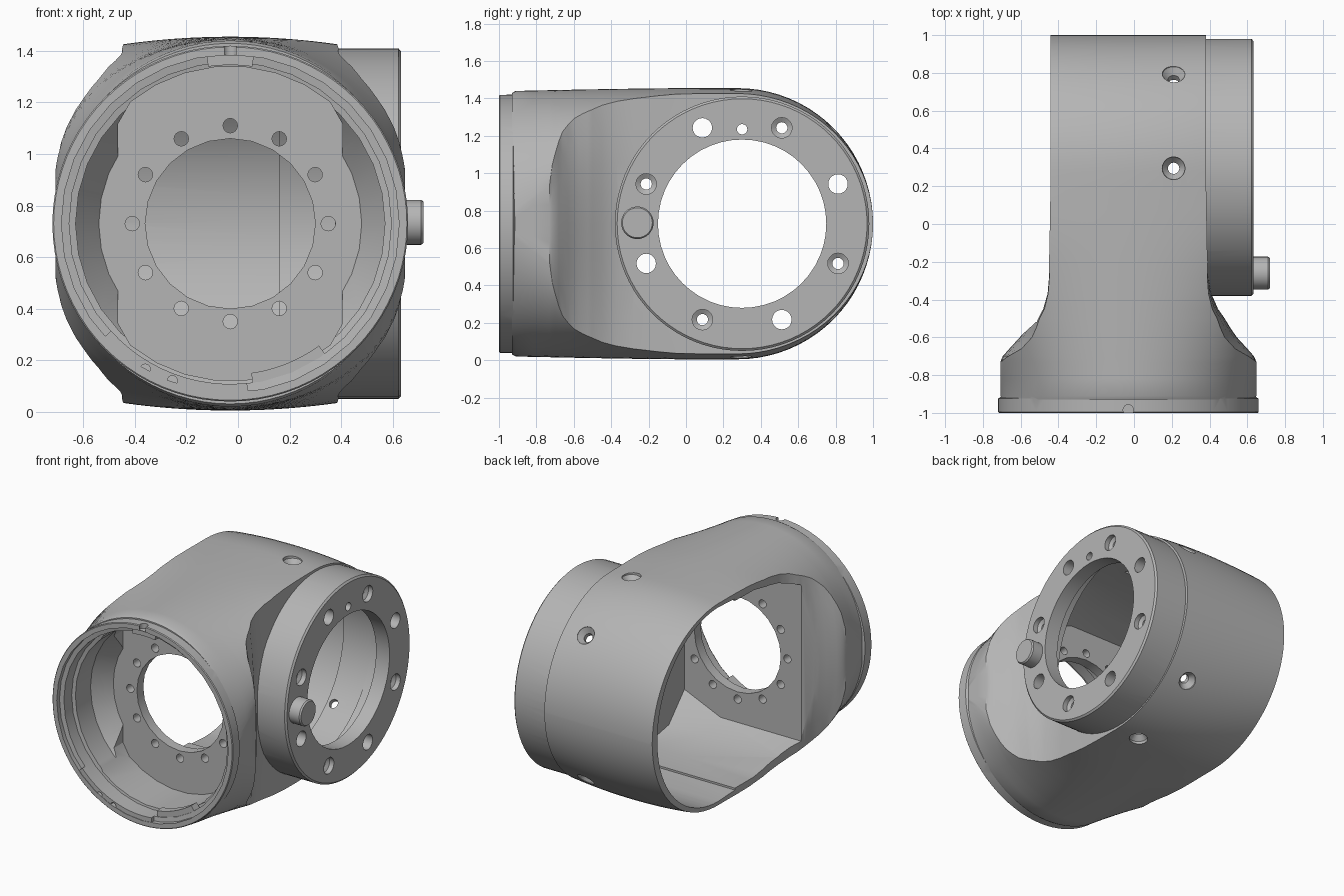
import bpy, bmesh, math
from mathutils import Vector

cube = bpy.data.objects.get("Cube")
if cube:
    bpy.data.objects.remove(cube)

CX, CZ = -0.03, 0.73            # barrel axis
BACK_Y, BACK_R = 0.275, 0.725   # rounded back of the body
FLANGE_Y = 0.30
X, Y = Vector((1, 0, 0)), Vector((0, 1, 0))

metal = bpy.data.materials.new("grey_metal")
metal.use_nodes = True
grey = (0.46, 0.46, 0.46, 1)
metal.diffuse_color = grey
metal.node_tree.nodes["Principled BSDF"].inputs["Base Color"].default_value = grey


def loft(name, rings):
    """Solid skin through closed rings of equal length."""
    bm = bmesh.new()
    loops = [[bm.verts.new(p) for p in ring] for ring in rings]
    n = len(loops[0])
    for a, b in zip(loops, loops[1:]):
        for i in range(n):
            j = (i + 1) % n
            bm.faces.new((a[i], a[j], b[j], b[i]))
    bm.faces.new(loops[0])
    bm.faces.new(loops[-1])
    bmesh.ops.recalc_face_normals(bm, faces=bm.faces)
    mesh = bpy.data.meshes.new(name)
    bm.to_mesh(mesh)
    bm.free()
    mesh.materials.append(metal)
    ob = bpy.data.objects.new(name, mesh)
    bpy.context.collection.objects.link(ob)
    return ob


def turned(name, origin, axis, profile, sides=48):
    """Solid of revolution; profile is (distance along axis, radius)."""
    rot = Vector(axis).to_track_quat('Z', 'Y')
    rings = []
    for d, r in profile:
        rings.append([Vector(origin) + rot @ Vector((r * math.cos(a), r * math.sin(a), d))
                      for a in (math.tau * i / sides for i in range(sides))])
    return loft(name, rings)


def combine(target, tool, op='DIFFERENCE'):
    mod = target.modifiers.new("bool", 'BOOLEAN')
    mod.operation, mod.object, mod.solver = op, tool, 'EXACT'
    bpy.context.view_layer.objects.active = target
    bpy.ops.object.modifier_apply(modifier=mod.name)
    bpy.data.objects.remove(tool)


def interp(table, y):
    for a, b in zip(table, table[1:]):
        if y <= b[0]:
            f = max(0, (y - a[0]) / (b[0] - a[0]))
            return a[1] + (b[1] - a[1]) * f
    return table[-1][1]


# Body: round barrel at the front blending to a flat-sided rounded back
WIDTHS = [(-0.93, 0.665), (-0.91, 0.678), (-0.73, 0.678), (-0.70, 0.665), (-0.66, 0.63),
          (-0.60, 0.575), (-0.55, 0.54), (-0.50, 0.51), (-0.45, 0.475), (-0.37, 0.44),
          (-0.28, 0.425), (-0.15, 0.418), (0.2, 0.412), (1.0, 0.412)]
# How far the sides curve inwards above and below the middle
BULGE = [(-0.73, 0), (-0.70, 0.03), (-0.66, 0.065), (-0.60, 0.065), (-0.5, 0.04), (-0.37, 0.015), (-0.2, 0)]


def section(y, n=40, m=8):
    w, b = interp(WIDTHS, y), interp(BULGE, y)
    t = 1 - (1 - min(1, max(0, (y + 0.9) / 0.9))) ** 1.4
    shrink = 1.0
    if y > BACK_Y:
        shrink = math.sqrt(max(0, 1 - ((y - BACK_Y) / BACK_R) ** 2))
    if y < -0.92:
        shrink = 0.985
    half = []
    for i in range(n + 1):
        x = -(w - b) * math.cos(math.pi * i / n)
        round_h = 0.71 * math.sqrt(max(0, 1 - (x / 0.68) ** 2))
        h = ((1 - t) * round_h + t * (BACK_R - 0.17 * x * x)) * shrink
        half.append((x, max(h, 0.006)))
    edge = half[-1][1]
    for j in range(1, m):
        f = 1 - 2 * j / m
        half.append((w - b * f * f, edge * f))
    # the second half is the first turned by 180 degrees
    return [(CX + s * x, y, CZ + s * h) for s in (1, -1) for x, h in half]


stations = [w[0] for w in WIDTHS[:-2]] + [-0.82, -0.715, -0.68, -0.63, -0.575, -0.525, -0.41, -0.2, -0.05, 0.08, 0.18]
stations += [BACK_Y + BACK_R * math.sin(math.pi / 2 * i / 20) for i in range(21)]
housing = loft("joint_housing", [section(y) for y in sorted(stations)])

# Front rim and side flange
combine(housing, turned("rim", (CX, 0, CZ), Y,
                        [(-1, 0.685), (-0.995, 0.69), (-0.925, 0.69), (-0.915, 0.675)], 80), 'UNION')
combine(housing, turned("flange", (0, FLANGE_Y, CZ), X,
                        [(0.3, 0.68), (0.622, 0.68), (0.633, 0.668)], 80), 'UNION')


# Hollow back, open and flared towards -x, with a wider pocket behind the opening
def hollow(name, r, front, spans):
    rings = []
    for x, shift, squeeze in spans:
        pts = [(y + shift * (k == 0), h - squeeze * (k == 0)) for k, (y, h) in enumerate(front)]
        arc_pts = [(BACK_Y + r * math.cos(a), r * math.sin(a))
                   for a in (math.pi * (i / 40 - 0.5) for i in range(41))]
        loop = [(y, -h) for y, h in pts] + arc_pts + [(y, h) for y, h in reversed(pts)]
        rings.append([(x, y, CZ + z) for y, z in loop])
    return loft(name, rings)


combine(housing, hollow("hollow", 0.648, [(-0.52, 0.54), (-0.35, 0.60), (-0.1, 0.645)],
                        [(-0.74, -0.20, 0.15), (-0.52, 0, 0), (0.1, 0, 0), (0.376, 0, 0.12)]))
combine(housing, hollow("pocket", 0.67, [(0.1, 0.66)], [(-1, 0, 0), (0.16, 0, 0)]))
combine(housing, turned("flange_hollow", (0, FLANGE_Y, CZ), X, [(0.3, 0.62), (0.53, 0.62)]))
combine(housing, turned("flange_bore", (0, FLANGE_Y, CZ), X, [(0.4, 0.45), (0.7, 0.45)]))

# Stepped front bore down to the bolt plate
combine(housing, turned("front_bore", (CX, 0, CZ), Y,
                        [(-1.02, 0.655), (-0.97, 0.655), (-0.965, 0.625), (-0.88, 0.625),
                         (-0.875, 0.60), (-0.71, 0.60), (-0.59, 0.51)], 32))
slab = []
for y in (-0.9, -0.59):
    slab.append([(CX + max(-0.435, min(0.435, 0.61 * math.cos(a))), y, CZ + 0.61 * math.sin(a))
                 for a in (math.tau * (i + 0.5) / 32 for i in range(32))])
combine(housing, loft("plate_pocket", slab))
combine(housing, turned("plate_hole", (CX, 0, CZ), Y, [(-0.8, 0.33), (-0.4, 0.33)], 24))
for i in range(12):
    a = math.tau * i / 12
    combine(housing, turned("plate_bolt_hole", (CX + 0.38 * math.cos(a), 0, CZ + 0.38 * math.sin(a)),
                            Y, [(-0.8, 0.028), (-0.4, 0.028)], 16))

# Flange bolt holes, alternately plain and countersunk
for i in range(8):
    a = math.tau * (i + 0.5) / 8
    at = (0, FLANGE_Y + 0.555 * math.cos(a), CZ + 0.555 * math.sin(a))
    plain = [(0.4, 0.052), (0.7, 0.052)]
    sunk = [(0.4, 0.03), (0.585, 0.03), (0.60, 0.055), (0.7, 0.055)]
    combine(housing, turned("flange_hole", at, X, sunk if i % 2 else plain, 20))
combine(housing, turned("dowel_hole", (0, FLANGE_Y, CZ + 0.505), X, [(0.4, 0.028), (0.7, 0.028)], 16))

# Radial screw holes around the back
for deg in (90, 45, -45, -90):
    a = math.radians(deg)
    combine(housing, turned("screw_hole", (0.21, BACK_Y + 0.02, CZ),
                            (0, math.cos(a), math.sin(a)),
                            [(0.55, 0.03), (0.665, 0.03), (0.70, 0.06), (0.85, 0.066)], 20))


# Rim filler, locating rib and notched tab inside the front bore
def arc(name, a0, a1, r0, r1, y0, y1):
    rings = []
    for i in range(13):
        a = math.radians(a0 + (a1 - a0) * i / 12)
        rings.append([(CX + r * math.cos(a), y, CZ + r * math.sin(a))
                      for r, y in ((r0, y0), (r1, y0), (r1, y1), (r0, y1))])
    return loft(name, rings)


filler = arc("rim_filler", 222, 276, 0.622, 0.67, -0.997, -0.95)
for hx, hz in ((-0.36, 0.165), (-0.255, 0.12)):
    combine(filler, turned("pin_hole", (hx, 0, hz), Y, [(-1.1, 0.02), (-0.96, 0.02)], 16))
rib = arc("locating_rib", 278, 306, 0.585, 0.64, -0.96, -0.90)
tab = arc("top_tab", 82, 98, 0.615, 0.67, -0.985, -0.90)
for part in (tab, housing):
    combine(part, turned("notch", (CX, -0.985, CZ), (0, 0, 1), [(0.655, 0.028), (0.75, 0.028)], 16))

# Locating pin on the flange
pin = turned("locating_pin", (0, -0.26, CZ + 0.005), X,
             [(0.6, 0.087), (0.71, 0.087), (0.72, 0.08)], 32)

for ob in (housing, filler, rib, tab, pin):
    bpy.ops.object.select_all(action='DESELECT')
    ob.select_set(True)
    bpy.context.view_layer.objects.active = ob
    bpy.ops.object.shade_smooth_by_angle(angle=math.radians(28))
